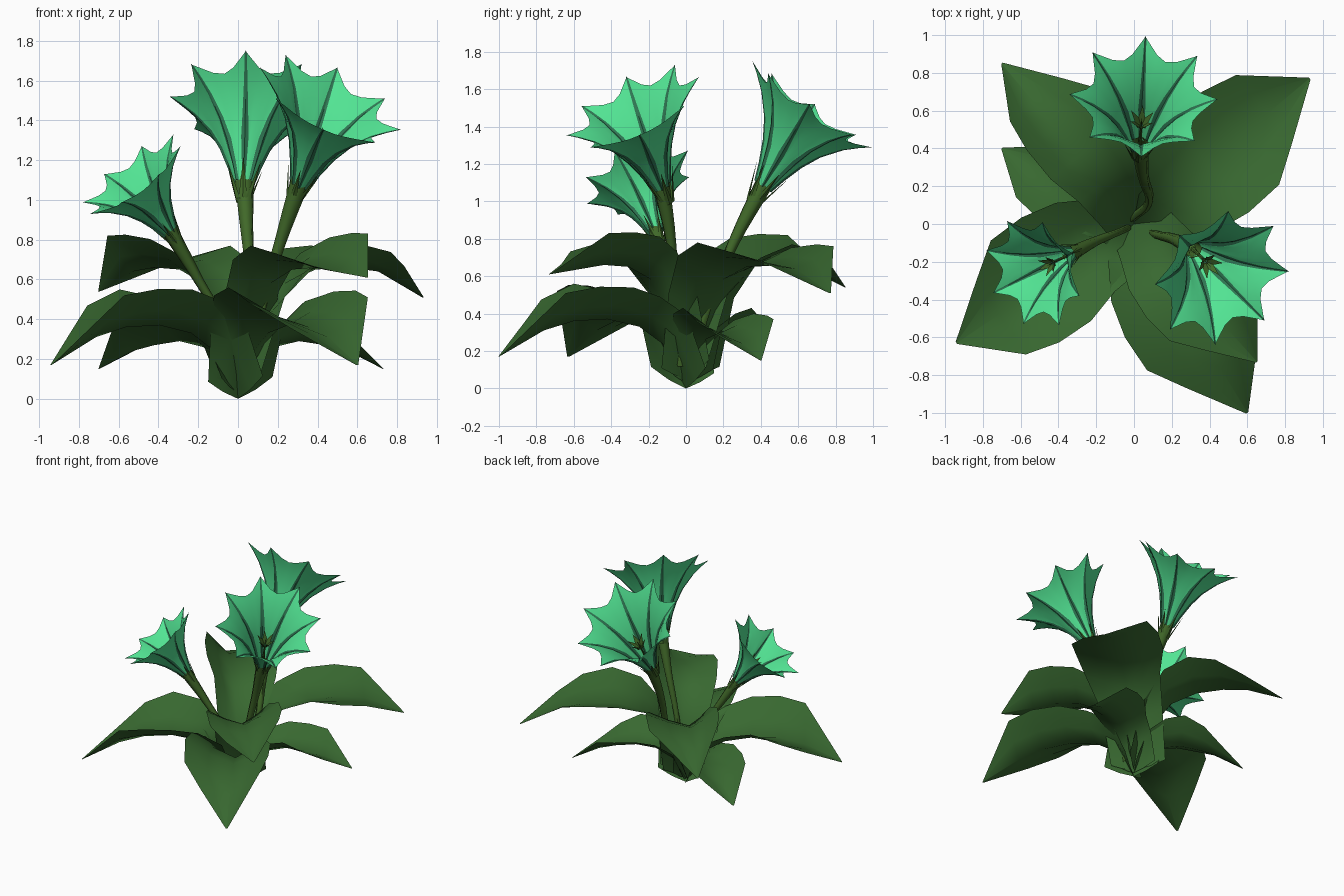
import bpy, bmesh, math
from mathutils import Vector, Matrix

cube = bpy.data.objects.get("Cube")
if cube:
    bpy.data.objects.remove(cube)


def material(name, rgb):
    m = bpy.data.materials.new(name)
    m.use_nodes = True
    colour = (*rgb, 1)
    m.diffuse_color = colour
    m.node_tree.nodes["Principled BSDF"].inputs["Base Color"].default_value = colour
    return m


LEAF = material("leaf green", (0.04, 0.14, 0.03))
STEM = material("stem olive", (0.052, 0.14, 0.022))
PETAL = material("petal mint", (0.085, 0.78, 0.295))
RIB = material("rib dark teal", (0.028, 0.18, 0.085))


def finish(bm, name, mats, angle=40):
    mesh = bpy.data.meshes.new(name)
    bm.to_mesh(mesh)
    bm.free()
    for m in mats:
        mesh.materials.append(m)
    ob = bpy.data.objects.new(name, mesh)
    bpy.context.collection.objects.link(ob)
    bpy.ops.object.select_all(action="DESELECT")
    ob.select_set(True)
    bpy.context.view_layer.objects.active = ob
    bpy.ops.object.shade_smooth_by_angle(angle=math.radians(angle))


def bridge(bm, rows, closed=False, rule=None):
    """Fill quads between consecutive rows of vertices."""
    n = len(rows[0])
    for a, b in zip(rows, rows[1:]):
        for i in range(n if closed else n - 1):
            j = (i + 1) % n
            f = bm.faces.new((a[i], a[j], b[j], b[i]))
            if rule:
                f.material_index = rule(i)


# Leaves: V-folded arched blades with a skewed tip, steep at the crown
ALONG = (0, 0.1, 0.25, 0.42, 0.6, 0.76, 1)
WIDE_L = (0.75, 0.75, 0.8, 1, 1, 0.85, 0.02)
WIDE_R = (0.5, 0.65, 0.9, 1, 0.97, 0.6, 0.02)
LIFT_L = (0.55, 0.85, 0.8, 0.85, 0.92, 1, 0)
LIFT_R = (0.45, 1, 1, 1, 0.6, 0.2, 0)
UPPER = (0.05, 0.38, 0.58, 0.65, 0.66, 0.64)
LOWER = (0, 0.22, 0.33, 0.37, 0.36, 0.31)
SMALL = (0.03, 0.18, 0.26, 0.29, 0.27, 0.24)


def leaf(name, tip, left, right, heights, lift_l, lift_r):
    bm = bmesh.new()
    tip = Vector(tip)
    out = Vector((tip.x, tip.y, 0))
    side = Vector((-out.y, out.x, 0)).normalized()
    rows = []
    for i, (t, z) in enumerate(zip(ALONG, (*heights, tip.z))):
        row = []
        for v in (-1, -0.5, 0, 0.5, 1):
            if v > 0:
                span, lift = left * WIDE_L[i], lift_l * LIFT_L[i]
            else:
                span, lift = right * WIDE_R[i], lift_r * LIFT_R[i]
            p = out * t + side * v * span
            p.z = z + lift * abs(v) ** 1.3
            row.append(bm.verts.new(p))
        rows.append(row)
    bridge(bm, rows)
    finish(bm, name, [LEAF], 60)


leaf("upper_leaf_back_left", (0.93, 0.77, 0.51), 0.31, 0.34, UPPER, 0.12, 0.13)
leaf("upper_leaf_back_right", (-0.7, 0.85, 0.54), 0.19, 0.33, UPPER, 0.18, 0.12)
leaf("upper_leaf_front_left", (0.65, -0.73, 0.61), 0.25, 0.28, UPPER, 0.19, 0.12)
leaf("lower_leaf_front_right", (-0.94, -0.63, 0.17), 0.3, 0.36, LOWER, 0.21, 0.18)
leaf("lower_leaf_front_left", (0.6, -1.0, 0.17), 0.27, 0.35, LOWER, 0.2, 0.19)
leaf("lower_leaf_back_right", (-0.7, 0.4, 0.15), 0.22, 0.21, SMALL, 0.13, 0.14)
leaf("lower_leaf_back_left", (0.73, 0.4, 0.15), 0.22, 0.21, SMALL, 0.13, 0.14)


# Stems: tapered curves widening into the flower tube
def stem(name, points, thick):
    cu = bpy.data.curves.new(name, "CURVE")
    cu.dimensions = "3D"
    cu.bevel_depth = thick
    cu.bevel_resolution = 1
    cu.resolution_u = 4
    cu.materials.append(STEM)
    sp = cu.splines.new("BEZIER")
    sp.bezier_points.add(len(points) - 1)
    for i, (bp, p) in enumerate(zip(sp.bezier_points, points)):
        bp.co = p
        bp.handle_left_type = bp.handle_right_type = "AUTO"
        bp.radius = 0.4 + 0.55 * (i / (len(points) - 1)) ** 3
    ob = bpy.data.objects.new(name, cu)
    bpy.context.collection.objects.link(ob)
    bpy.ops.object.select_all(action="DESELECT")
    ob.select_set(True)
    bpy.context.view_layer.objects.active = ob
    bpy.ops.object.convert(target="MESH")
    bpy.ops.object.shade_smooth_by_angle(angle=math.radians(60))


# Ring of narrow pointed blades, used for sepals and stamens
def spikes(name, frame, count, r0, z0, r1, z1, half):
    bm = bmesh.new()
    for k in range(count):
        rot = frame @ Matrix.Rotation(math.tau * k / count, 4, "Z")
        a = [bm.verts.new(rot @ Vector(p)) for p in
             ((r0, -half, z0), (r0, half, z0), (r0 + half / 2, 0, z0))]
        t = bm.verts.new(rot @ Vector((r1, 0, z1)))
        for i in range(3):
            bm.faces.new((a[i], a[(i + 1) % 3], t))
    finish(bm, name, [STEM], 30)


def frame_along(axis, origin):
    axis = axis.normalized()
    up = (Vector((0, 0, 1)) - axis * axis.z).normalized()
    frame = Matrix((up, axis.cross(up), axis)).transposed().to_4x4()
    frame.translation = origin
    return frame


# Trumpet flowers: eight ribbed points, the rim tilted further than the tube
PETALS = 8
PROFILE = ((0, 0.11), (0.18, 0.19), (0.4, 0.31), (0.6, 0.46), (0.8, 0.68), (0.92, 0.86), (1, 1))


def flower(name, base, centre, facing, radius):
    base, centre = Vector(base), Vector(centre)
    high = (centre - base).length
    bm = bmesh.new()
    rows = []
    step = math.tau / PETALS
    for h, r in PROFILE:
        disc = frame_along(Vector(facing), base.lerp(centre, h))
        row = []
        rib = min(0.17, 0.06 * (1.22 - h) / r)
        for k in range(PETALS):
            for off in (-rib, 0, rib, step * 0.27, step * 0.5, step * 0.73):
                # the rim scallops inwards between the points
                fall = abs(math.sin(math.pi * off / step)) ** 0.8
                rr = radius * r * (1 - 0.27 * fall * h ** 2)
                drop = -high * 0.1 * fall * h ** 3
                if off == 0:
                    rr += 0.012 * (1 - h)
                a = k * step + off
                p = Vector((rr * math.cos(a), rr * math.sin(a), drop))
                row.append(bm.verts.new(disc @ p))
        rows.append(row)
    bridge(bm, rows, True, lambda i: 1 if i % 6 < 2 else 0)
    finish(bm, name + "_trumpet", [PETAL, RIB], 50)

    s = radius / 0.4
    tube = frame_along(centre - base, base)
    spikes(name + "_sepals", tube, 6, 0.03 * s, -0.1 * s, 0.1 * s, 0.11 * s, 0.022 * s)
    spikes(name + "_pistil", tube, 3, 0.004, 0, 0, 0.3 * s, 0.014 * s)
    spikes(name + "_stamens", tube, 6, 0.008, 0.22 * s, 0.07 * s, 0.31 * s, 0.028 * s)


flower("back_flower", (0.03, 0.41, 1.08), (0.05, 0.675, 1.52), (0.02, 0.585, 0.81), 0.395)
flower("left_flower", (0.31, -0.13, 1.08), (0.465, -0.285, 1.51), (0.4, -0.4, 0.82), 0.39)
flower("right_flower", (-0.34, -0.16, 0.84), (-0.535, -0.26, 1.13), (-0.58, -0.29, 0.76), 0.31)

stem("back_stem", ((-0.01, 0.03, 0.12), (0.08, 0.12, 0.45), (0.05, 0.25, 0.77), (0.03, 0.42, 1.1)), 0.052)
stem("left_stem", ((0.05, -0.03, 0.12), (0.13, -0.06, 0.5), (0.21, -0.08, 0.78), (0.315, -0.135, 1.1)), 0.052)
stem("right_stem", ((-0.03, -0.02, 0.12), (-0.1, -0.05, 0.42), (-0.2, -0.09, 0.6), (-0.345, -0.165, 0.85)), 0.044)
